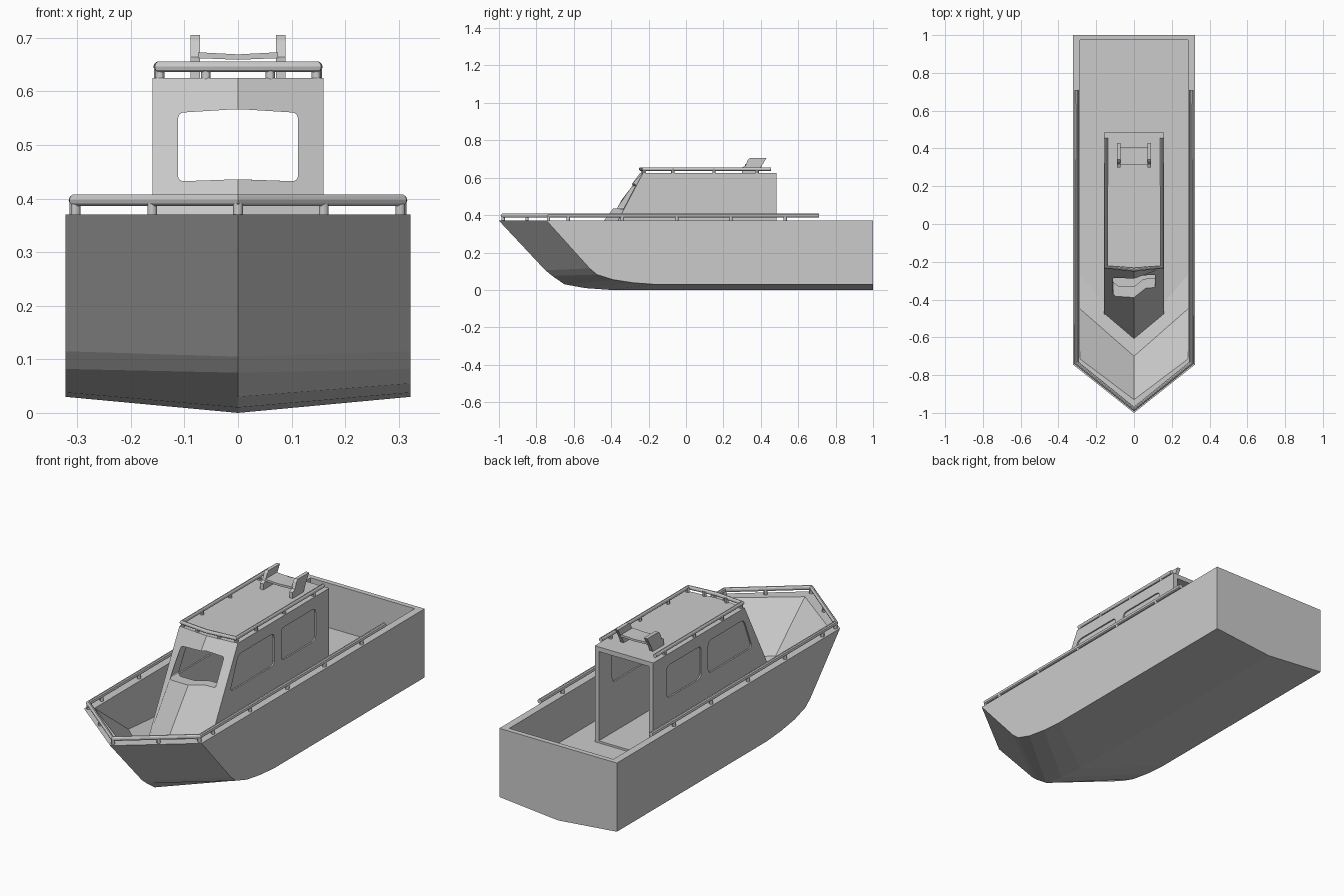
import bpy, bmesh
from mathutils import Vector

if "Cube" in bpy.data.objects:
    bpy.data.objects.remove(bpy.data.objects["Cube"])


def make(name, verts, faces):
    me = bpy.data.meshes.new(name)
    me.from_pydata(verts, [], faces)
    bm = bmesh.new()
    bm.from_mesh(me)
    bmesh.ops.recalc_face_normals(bm, faces=bm.faces)
    bm.to_mesh(me)
    bm.free()
    ob = bpy.data.objects.new(name, me)
    bpy.context.collection.objects.link(ob)
    return ob


def vee(name, centre, side, w):
    """Solid with a (y, z) outline on the centre line and another at x = +-w."""
    n = len(centre)
    verts = [(-w, *p) for p in side] + [(0, *p) for p in centre] + [(w, *p) for p in side]
    faces = [list(range(n)), list(range(2 * n, 3 * n))]
    for r in (0, n):
        for i in range(n):
            j = (i + 1) % n
            faces.append((r + i, r + j, r + n + j, r + n + i))
    return make(name, verts, faces)


def prism(name, pts, axis, a, b):
    """Extrude a 2D outline along x or y."""
    n = len(pts)
    put = (lambda p, d: (d, p[0], p[1])) if axis == 'X' else (lambda p, d: (p[0], d, p[1]))
    verts = [put(p, a) for p in pts] + [put(p, b) for p in pts]
    faces = [list(range(n)), list(range(n, 2 * n))]
    faces += [(i, (i + 1) % n, n + (i + 1) % n, n + i) for i in range(n)]
    return make(name, verts, faces)


def rounded(pts, r, steps=4):
    out = []
    for i, p in enumerate(pts):
        p, q, s = Vector(p), Vector(pts[i - 1]), Vector(pts[(i + 1) % len(pts)])
        a, b = p + (q - p).normalized() * r, p + (s - p).normalized() * r
        for k in range(steps + 1):
            t = k / steps
            out.append(tuple(a * (1 - t) ** 2 + p * 2 * t * (1 - t) + b * t * t))
    return out


def boolean(ob, cutter, op='DIFFERENCE'):
    m = ob.modifiers.new('cut', 'BOOLEAN')
    m.operation, m.object, m.solver = op, cutter, 'EXACT'
    bpy.context.view_layer.objects.active = ob
    bpy.ops.object.modifier_apply(modifier=m.name)
    bpy.data.objects.remove(cutter)


def smooth(ob):
    bpy.ops.object.select_all(action='DESELECT')
    ob.select_set(True)
    bpy.context.view_layer.objects.active = ob
    bpy.ops.object.shade_smooth_by_angle()


def rail(name, half, z, r, posts, z0):
    """Tube along a mirrored half path (stern to bow tip) on short posts."""
    path = half + [(-x, y) for x, y in reversed(half[:-1])]
    cu = bpy.data.curves.new(name, 'CURVE')
    cu.dimensions, cu.bevel_depth, cu.bevel_resolution = '3D', r, 3
    cu.use_fill_caps = True
    sp = cu.splines.new('POLY')
    sp.points.add(len(path) - 1)
    for pt, (x, y) in zip(sp.points, path):
        pt.co = (x, y, z, 1)
    ob = bpy.data.objects.new(name, cu)
    bpy.context.collection.objects.link(ob)
    bpy.ops.object.select_all(action='DESELECT')
    ob.select_set(True)
    bpy.context.view_layer.objects.active = ob
    bpy.ops.object.convert(target='MESH')
    smooth(bpy.context.object)
    for x, y in posts:
        for sx in ((x, -x) if x else (0,)):
            bpy.ops.mesh.primitive_cylinder_add(vertices=12, radius=0.009, depth=z - z0 + 0.004,
                                                location=(sx, y, (z + z0) / 2))
            bpy.context.object.name = name + '_post'
            smooth(bpy.context.object)


# Hull: solid outside minus the cockpit well
hull = vee('hull',
           [(-1, .37), (-.752, .105), (-.715, .075), (-.65, .03), (-.54, .01), (-.4, 0), (1, 0), (1, .37)],
           [(-.745, .37), (-.515, .115), (-.475, .082), (-.39, .055), (-.28, .038), (-.17, .03), (1, .03), (1, .37)],
           .322)
boolean(hull, vee('well',
                  [(-.965, .4), (-.93, .37), (-.70, .165), (-.6, .15), (.975, .15), (.975, .4)],
                  [(-.75, .4), (-.715, .37), (-.45, .165), (-.27, .15), (.975, .15), (.975, .4)], .285))

# Cabin: raked vee front, open at the back
cabin = vee('cabin', [(-.245, .625), (-.615, .14), (.485, .14), (.485, .625)],
            [(-.23, .625), (-.485, .14), (.485, .14), (.485, .625)], .16)
boolean(cabin, vee('cavity', [(-.205, .602), (-.54, .16), (.6, .16), (.6, .602)],
                   [(-.195, .602), (-.43, .16), (.6, .16), (.6, .602)], .138))

# Side windows: openings with slightly sunken panes
windows = {'front': [(-.29, .408), (.055, .408), (.055, .568), (-.225, .568)],
           'rear': [(.11, .408), (.38, .408), (.38, .568), (.11, .568)]}
for key, pts in windows.items():
    shape = rounded(pts, .025)
    boolean(cabin, prism('opening', shape, 'X', -.3, .3))
    for s in (1, -1):
        prism(key + '_side_window', shape, 'X', s * .145, s * .153)

# Windscreen pane, bent along the vee
shape = rounded([(-.112, .432), (0, .436), (.112, .432), (.112, .56), (0, .567), (-.112, .56)], .012)
boolean(cabin, prism('opening', shape, 'Y', -.8, -.05))
screen = prism('windscreen', shape, 'Y', -.8, -.05)
boolean(screen, vee('slab', [(-.239, .625), (-.609, .14), (-.597, .14), (-.227, .625)],
                    [(-.224, .625), (-.479, .14), (-.467, .14), (-.212, .625)], .16), 'INTERSECT')

# Deck rail and roof rail
rail('deck_rail', [(.305, .71), (.305, -.735), (0, -.98)], .397, .011,
     [(0, -.978), (.16, -.85), (.303, -.735), (.305, -.63), (.305, -.34), (.305, -.05), (.305, .24), (.305, .53)], .37)
rail('roof_rail', [(.148, .455), (.148, -.228), (0, -.242)], .646, .01,
     [(.06, -.232), (.146, -.222), (.148, -.07), (.148, .15), (.148, .38)], .623)

# Roof wing: two raked fins and a crossbar
fin = [(.30, .624), (.30, .655), (.318, .664), (.33, .695), (.342, .705), (.43, .705), (.40, .655), (.385, .624)]
for s in (1, -1):
    prism('wing_fin', fin, 'X', s * .071, s * .089)
prism('wing_crossbar', [(-.075, .662), (0, .659), (.075, .662), (.075, .673), (0, .669), (-.075, .673)],
      'Y', .315, .405)
